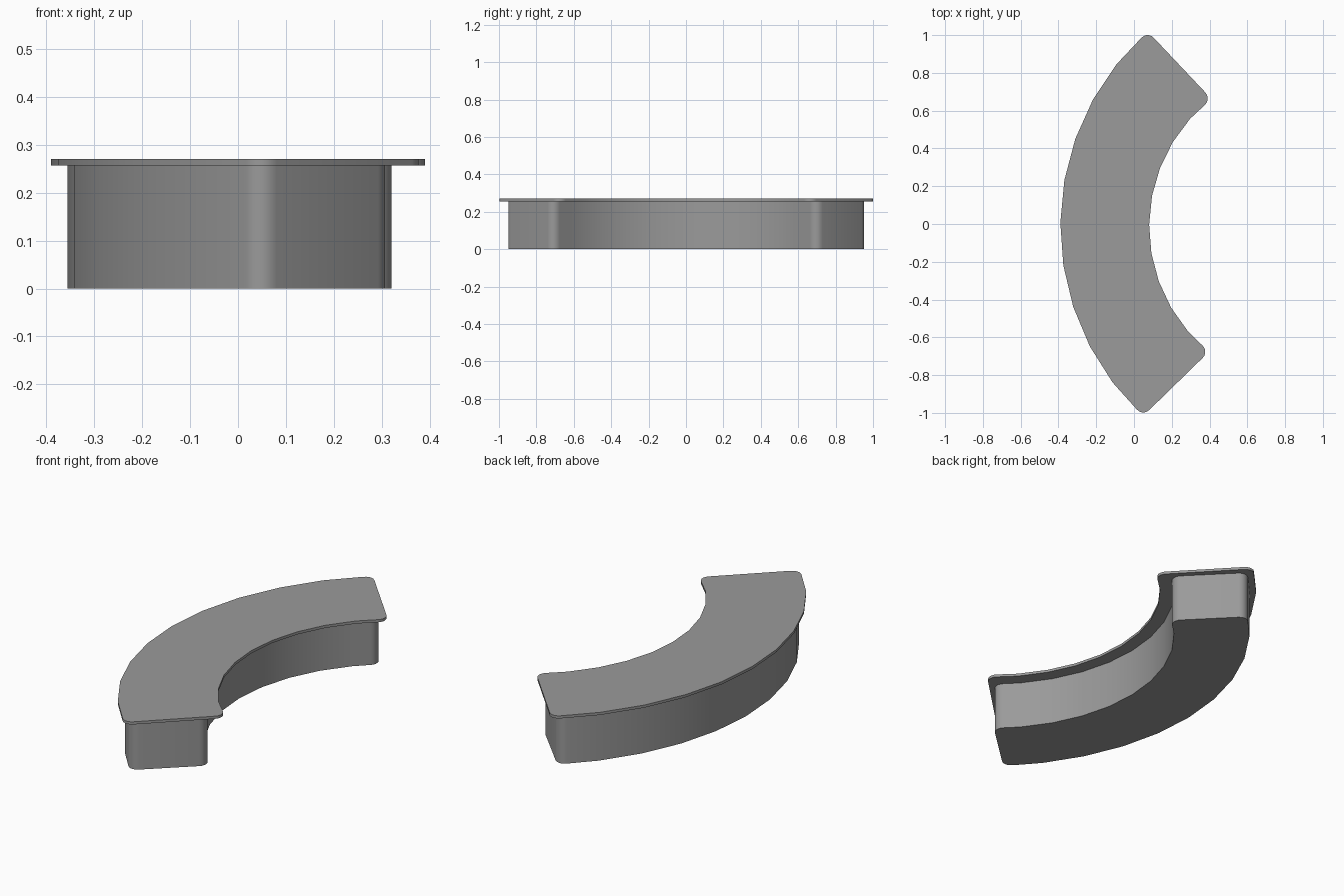
import bpy, bmesh, math

if "Cube" in bpy.data.objects:
    bpy.data.objects.remove(bpy.data.objects["Cube"])

# dark grey finish shared by both parts
grey = bpy.data.materials.new("dark_grey")
grey.diffuse_color = (0.325, 0.325, 0.325, 1.0)
grey.use_nodes = True
grey.node_tree.nodes["Principled BSDF"].inputs["Base Color"].default_value = grey.diffuse_color


def arc(cx, cy, r, step, offset, end_up, end_low):
    """Polygonal arc bulging to -x, upper end first; angles in degrees."""
    angles = [end_up] + [offset + step * i for i in range(4, -5, -1)] + [end_low]
    return [(cx - r * math.cos(math.radians(a)), cy + r * math.sin(math.radians(a)))
            for a in angles]


def curved_slab(name, outer_in, inner_in, end_in, z0, z1, corner):
    """Extruded arc band, inset from the top's outline, with rounded corners."""
    ro, ri = 1.38 - outer_in, 0.855 + inner_in
    eo, ei = math.degrees(end_in / ro), math.degrees(end_in / ri)
    outer = arc(0.99, -0.01, ro, 9.4, 0.7, 48.3 - eo, -46.9 + eo)
    inner = arc(0.935, -0.012, ri, 10.28, 0.6, 52.1 - ei, -51.0 + ei)
    outline = outer + inner[::-1]
    n = len(outer)
    bm = bmesh.new()
    low = [bm.verts.new((x, y, z0)) for x, y in outline]
    high = [bm.verts.new((x, y, z1)) for x, y in outline]
    bm.faces.new(low[::-1])
    bm.faces.new(high)
    count = len(outline)
    for i in range(count):
        j = (i + 1) % count
        bm.faces.new((low[i], low[j], high[j], high[i]))
    # round the four upright corner edges
    edges = [bm.edges.get((low[i], high[i])) for i in (0, n - 1, n, count - 1)]
    bmesh.ops.bevel(bm, geom=edges, offset=corner, offset_type='OFFSET',
                    segments=5, profile=0.5, affect='EDGES')
    bmesh.ops.recalc_face_normals(bm, faces=bm.faces[:])
    mesh = bpy.data.meshes.new(name)
    bm.to_mesh(mesh)
    bm.free()
    mesh.materials.append(grey)
    obj = bpy.data.objects.new(name, mesh)
    bpy.context.collection.objects.link(obj)
    bpy.ops.object.select_all(action='DESELECT')
    obj.select_set(True)
    bpy.context.view_layer.objects.active = obj
    bpy.ops.object.shade_smooth_by_angle(angle=math.radians(30))
    return obj


# curved counter base
curved_slab("counter_base", 0.034, 0.07, 0.034, 0.0, 0.256, 0.047)
# thin overhanging top
curved_slab("counter_top", 0.0, 0.0, 0.0, 0.256, 0.27, 0.047)
